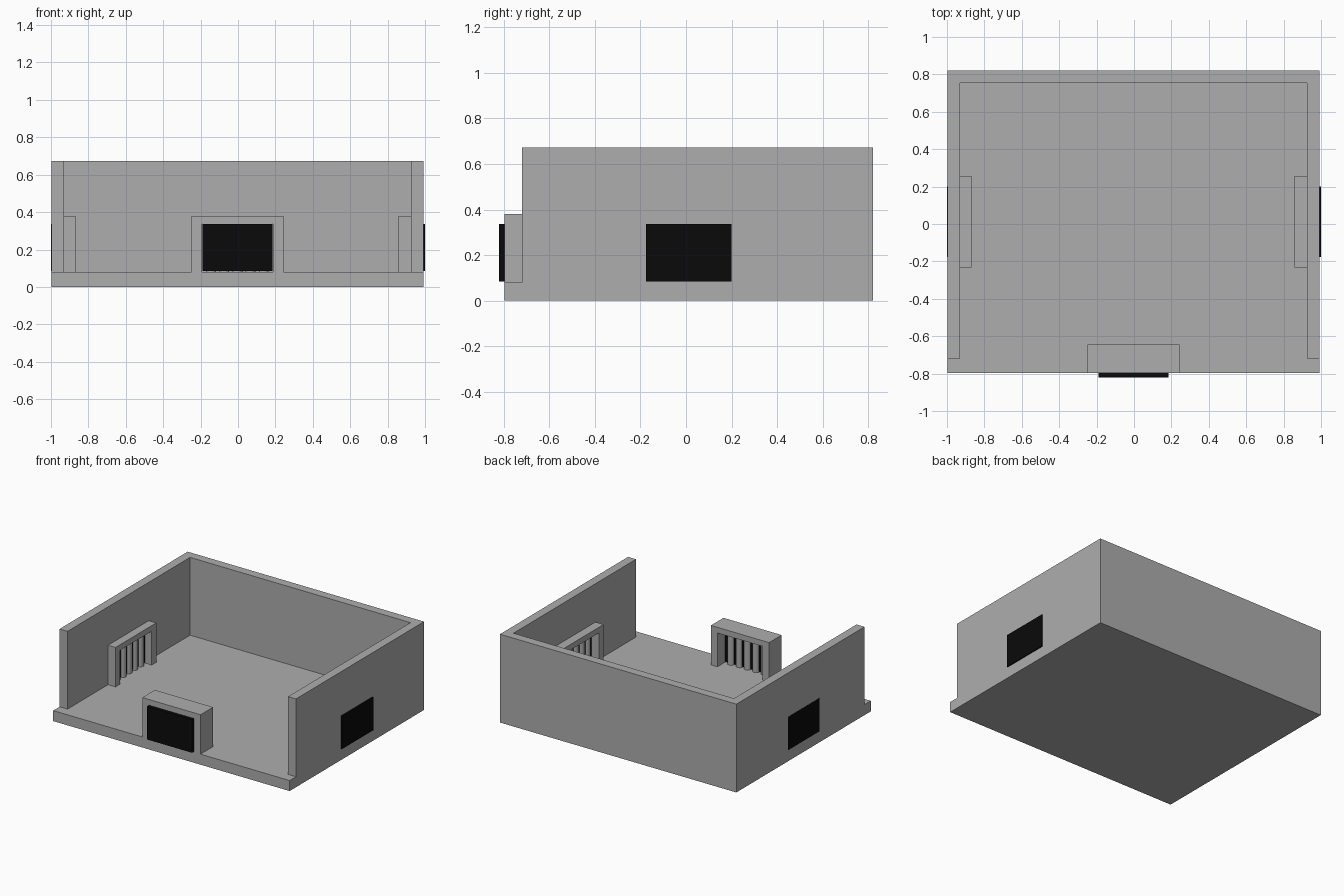
import bpy, bmesh, math
from mathutils import Matrix

if "Cube" in bpy.data.objects:
    bpy.data.objects.remove(bpy.data.objects["Cube"])


def material(name, v):
    m = bpy.data.materials.new(name)
    m.diffuse_color = (v, v, v, 1)
    m.use_nodes = True
    m.node_tree.nodes["Principled BSDF"].inputs["Base Color"].default_value = m.diffuse_color
    return m


GREY = material("stone grey", 0.42)
BLACK = material("black", 0.003)


def finish(bm, name, mat):
    bmesh.ops.recalc_face_normals(bm, faces=bm.faces)
    me = bpy.data.meshes.new(name)
    bm.to_mesh(me)
    bm.free()
    me.materials.append(mat)
    ob = bpy.data.objects.new(name, me)
    bpy.context.collection.objects.link(ob)
    return ob


def prism(name, pts, depth, mat, matrix=Matrix()):
    """Extrude a closed 3D outline along the vector depth."""
    bm = bmesh.new()
    f = bm.faces.new([bm.verts.new(p) for p in pts])
    r = bmesh.ops.extrude_face_region(bm, geom=[f])
    bmesh.ops.translate(bm, vec=depth, verts=[v for v in r["geom"] if isinstance(v, bmesh.types.BMVert)])
    bmesh.ops.transform(bm, matrix=matrix, verts=bm.verts)
    return finish(bm, name, mat)


L, R, F, B = -0.998, 0.992, -0.796, 0.82     # outer footprint
FLOOR, TOP, T, WF = 0.08, 0.672, 0.067, -0.72

# floor slab
prism("floor", [(L, F, 0), (R, F, 0), (R, B, 0), (L, B, 0)], (0, 0, FLOOR), GREY)

# three-sided wall
prism("walls", [(L, WF, FLOOR), (L, B, FLOOR), (R, B, FLOOR), (R, WF, FLOOR),
                (R - T, WF, FLOOR), (R - T, B - T, FLOOR), (L + T, B - T, FLOOR), (L + T, WF, FLOOR)],
      (0, 0, TOP - FLOOR), GREY)


def gate(name, matrix, outer, frame_out, panel_in, frame_in):
    """Door frame, black panel and round bars; local +y points into the room."""
    w, o, h, top = 0.245, 0.19, 0.337, 0.38
    prism(name + "_frame",
          [(x, frame_out, z) for x, z in ((-w, FLOOR), (-w, top), (w, top), (w, FLOOR),
                                          (o, FLOOR), (o, h), (-o, h), (-o, FLOOR))],
          (0, frame_in - frame_out, 0), GREY, matrix)
    p = 0.188
    prism(name + "_panel",
          [(-p, outer, 0.085), (p, outer, 0.085), (p, outer, h), (-p, outer, h)],
          (0, panel_in - outer, 0), BLACK, matrix)
    # vertical bars in front of the panel
    bm = bmesh.new()
    for i in range(5):
        at = Matrix.Translation(((i - 2) * 0.07, panel_in - 0.005, (FLOOR + h) / 2))
        bmesh.ops.create_cone(bm, cap_ends=True, segments=24, radius1=0.026, radius2=0.026,
                              depth=h - FLOOR, matrix=matrix @ at)
    ob = finish(bm, name + "_bars", GREY)
    bpy.ops.object.select_all(action="DESELECT")
    ob.select_set(True)
    bpy.context.view_layer.objects.active = ob
    bpy.ops.object.shade_smooth_by_angle(angle=math.radians(40))


# gates: front, left and right
gate("front_gate", Matrix.Translation((-0.003, 0, 0)), -0.82, F, -0.735, -0.645)
for name, angle, outer, wall, inner in (("left_gate", -90, -1.0, L + T, -0.868),
                                        ("right_gate", 90, -1.0, -(R - T), -0.857)):
    gate(name, Matrix.Translation((0, 0.012, 0)) @ Matrix.Rotation(math.radians(angle), 4, "Z"),
         outer, wall - 0.01, wall + 0.006, inner)
